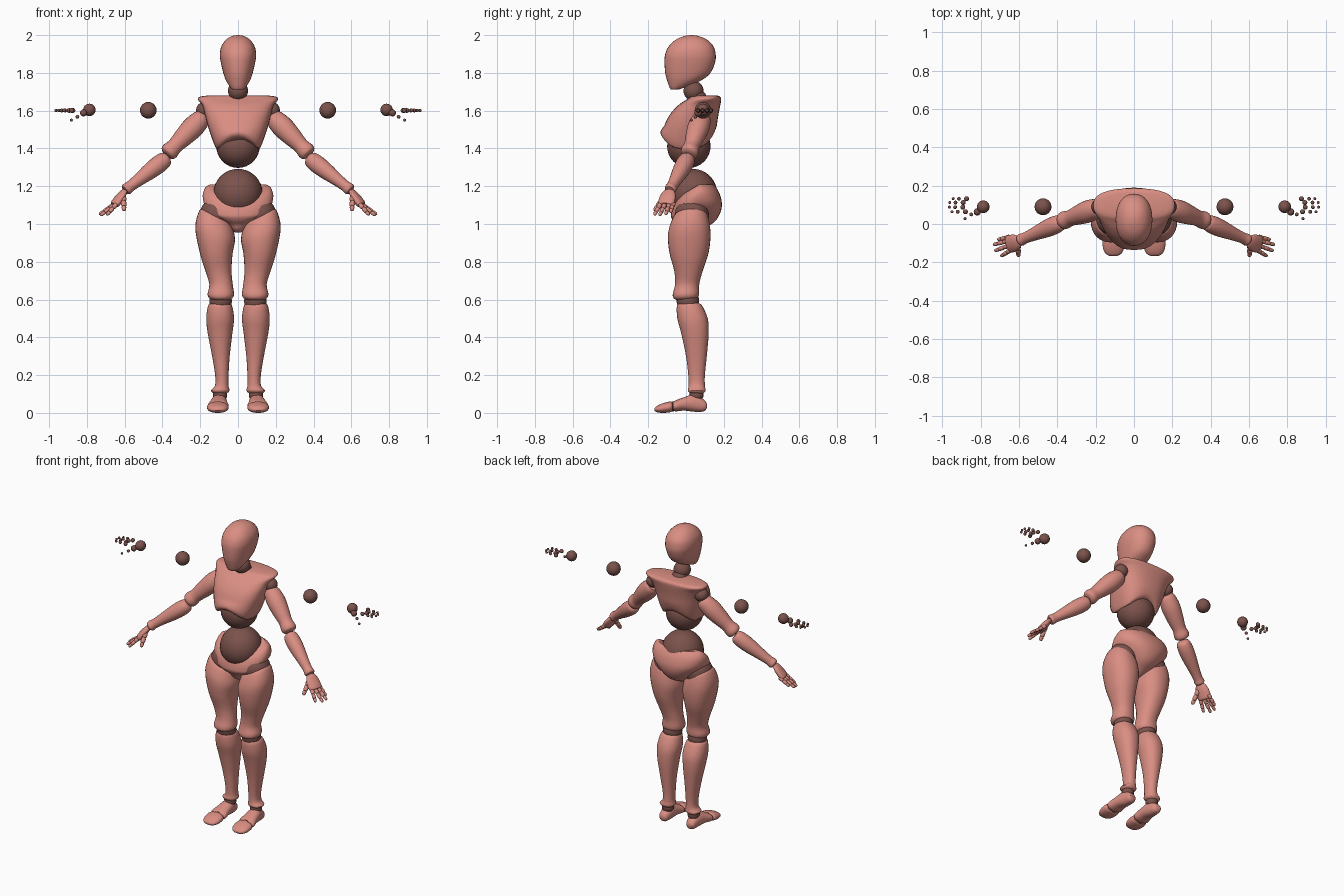
import bpy, bmesh, math
from mathutils import Vector, Matrix

cube = bpy.data.objects.get("Cube")
if cube:
    bpy.data.objects.remove(cube)


def material(name, rgb):
    m = bpy.data.materials.new(name)
    m.use_nodes = True
    m.diffuse_color = (*rgb, 1)
    m.node_tree.nodes["Principled BSDF"].inputs["Base Color"].default_value = (*rgb, 1)
    return m


SKIN = material("salmon", (0.70, 0.27, 0.225))
JOINT = material("dark brown", (0.20, 0.085, 0.072))


def clamp(v):
    return max(0.0, min(1.0, v))


def finish(name, bm, mat):
    bmesh.ops.recalc_face_normals(bm, faces=bm.faces)
    mesh = bpy.data.meshes.new(name)
    bm.to_mesh(mesh)
    bm.free()
    mesh.materials.append(mat)
    mesh.shade_smooth()
    mesh.set_sharp_from_angle(angle=math.radians(42))
    bpy.context.collection.objects.link(bpy.data.objects.new(name, mesh))


def smooth_stations(rows, steps=4):
    """Catmull-Rom interpolation between the cross-sections."""
    out = []
    for i in range(len(rows) - 1):
        quad = zip(rows[max(i - 1, 0)], rows[i], rows[i + 1], rows[min(i + 2, len(rows) - 1)])
        quad = list(quad)
        for k in range(steps):
            t = k / steps
            out.append([b + t * (c - a) / 2 + t * t * (a - 2.5 * b + 2 * c - d / 2)
                        + t ** 3 * (1.5 * (b - c) + (d - a) / 2) for a, b, c, d in quad])
    return out + [list(rows[-1])]


def loft(name, rows, axis="Z", power=2.2, matrix=None, warp=None, side=1, sides=32):
    """Skin rounded sections (position, a min, a max, b min, b max)."""
    bm = bmesh.new()
    rings = []
    for t, a0, a1, b0, b1 in smooth_stations(rows):
        ring = []
        for k in range(sides):
            ang = math.tau * k / sides
            c, s = math.cos(ang), math.sin(ang)
            a = (a0 + a1) / 2 + (a1 - a0) / 2 * math.copysign(abs(c) ** (2 / power), c)
            b = (b0 + b1) / 2 + (b1 - b0) / 2 * math.copysign(abs(s) ** (2 / power), s)
            p = Vector((a, t, b)) if axis == "Y" else Vector((a, b, t))
            if matrix:
                p = matrix @ p
            if warp:
                p.z += warp(p)
            p.x *= side
            ring.append(bm.verts.new(p))
        rings.append(ring)
    for r, q in zip(rings, rings[1:]):
        for k in range(sides):
            n = (k + 1) % sides
            bm.faces.new((r[k], r[n], q[n], q[k]))
    bm.faces.new(rings[0])
    bm.faces.new(rings[-1])
    finish(name, bm, SKIN)


def limb(name, start, end, radii, side, flat=1.0, sides=24):
    """Tapered limb between two points; radii are (fraction, radius)."""
    start, end = Vector(start), Vector(end)
    d = end - start
    m = Matrix.Translation(start) @ d.to_track_quat("Z", "Y").to_matrix().to_4x4()
    rows = [(t * d.length, -r, r, -r * flat, r * flat) for t, r in radii]
    loft(name, rows, matrix=m, side=side, power=2, sides=sides)


def ball(name, centre, radius, detail=24):
    bm = bmesh.new()
    bmesh.ops.create_uvsphere(bm, u_segments=detail, v_segments=detail // 2, radius=radius,
                              matrix=Matrix.Translation(centre))
    finish(name, bm, JOINT)


def both(rows):
    """Centred sections (z, half width, front, back)."""
    return [(z, -w, w, f, b) for z, w, f, b in rows]


# Head and neck
loft("head", both([(1.712, .028, -.08, -.04), (1.725, .042, -.088, .0), (1.76, .064, -.1, .08),
                   (1.8, .078, -.11, .13), (1.86, .092, -.114, .155), (1.9, .096, -.11, .157),
                   (1.94, .088, -.092, .146), (1.975, .064, -.055, .113),
                   (1.994, .034, -.012, .07), (2.0, .006, .02, .036)]))
ball("neck_ball", (0, .04, 1.705), .053, 32)
ball("neck_base", (0, .06, 1.66), .052)

# Rib cage, its lower rim arched at the front and the back
loft("chest", both([(1.388, .09, -.105, .115), (1.40, .115, -.128, .138), (1.45, .137, -.135, .152),
                    (1.52, .16, -.115, .163), (1.58, .175, -.085, .172), (1.63, .19, -.04, .182),
                    (1.66, .213, .005, .186), (1.674, .2, .025, .18), (1.68, .16, .045, .165)]),
     power=2.5, warp=lambda p: .068 * clamp((1.52 - p.z) / .12) * clamp(1 - (p.x / .11) ** 2))
ball("abdomen_ball", (0, .015, 1.412), .115, 32)
ball("waist_ball", (0, .035, 1.162), .13, 32)

# Pelvis, its upper rim dipping at the front
loft("pelvis", both([(.955, .018, -.01, .05), (.975, .04, -.035, .09), (1.01, .078, -.05, .15),
                     (1.06, .13, -.07, .182), (1.11, .174, -.08, .19), (1.16, .187, -.075, .178),
                     (1.195, .175, -.06, .158), (1.21, .15, -.04, .14)]),
     warp=lambda p: -.08 * clamp((.07 - p.y) / .13) * clamp((p.z - .99) / .14))

FINGERS = [("little", (.648, -.066, 1.112), (.712, -.082, 1.062)),
           ("ring", (.652, -.088, 1.106), (.735, -.108, 1.05)),
           ("middle", (.65, -.112, 1.104), (.728, -.14, 1.045)),
           ("index", (.643, -.136, 1.106), (.695, -.168, 1.047))]
BEADS = [(0, .008), (.08, .012), (.3, .0115), (.36, .008), (.42, .011),
         (.66, .0105), (.71, .007), (.76, .01), (.94, .008), (1, .003)]

for side, tag in ((1, "left_"), (-1, "right_")):
    # Legs
    ball(tag + "hip_ball", (side * .112, .03, 1.05), .09, 32)
    loft(tag + "thigh",
         [(1.045, .05, .185, -.045, .105), (1.03, .03, .205, -.068, .118),
          (.95, .016, .226, -.095, .13), (.85, .029, .205, -.088, .12),
          (.75, .034, .172, -.062, .088), (.68, .028, .152, -.058, .07),
          (.63, .021, .161, -.07, .069), (.607, .03, .152, -.066, .06), (.597, .05, .132, -.05, .04)],
         side=side, warp=lambda p: .5 * (p.x - .12) * clamp((p.z - .8) / .24))
    ball(tag + "knee_ball", (side * .092, .01, .592), .06)
    loft(tag + "shin",
         [(.582, .05, .14, -.03, .065), (.568, .032, .158, -.048, .085), (.5, .021, .168, -.046, .115),
          (.42, .03, .16, -.025, .12), (.3, .044, .137, .0, .11), (.2, .05, .121, .012, .1),
          (.145, .05, .122, .014, .1), (.118, .045, .144, .01, .104), (.102, .06, .128, .025, .09)],
         side=side)
    ball(tag + "ankle_ball", (side * .095, .055, .095), .038)
    loft(tag + "foot",
         [(.11, .085, .12, .025, .05), (.095, .07, .13, .008, .07), (.045, .06, .14, .006, .098),
          (-.01, .056, .15, .012, .083), (-.055, .05, .16, .008, .066), (-.07, .06, .15, .015, .055)],
         axis="Y", side=side)
    ball(tag + "toe_joint", (side * .105, -.068, .034), .026)
    loft(tag + "toe",
         [(-.072, .06, .153, .01, .055), (-.085, .051, .163, .003, .06), (-.125, .052, .162, 0, .05),
          (-.155, .066, .148, .004, .036), (-.167, .088, .128, .012, .024)],
         axis="Y", side=side)

    # Arms
    ball(tag + "shoulder_ball", (side * .178, .09, 1.602), .044)
    limb(tag + "upper_arm", (.18, .088, 1.572), (.378, .014, 1.368),
         [(0, .035), (.08, .05), (.3, .058), (.55, .051), (.77, .042), (.9, .047), (.97, .043), (1, .03)],
         side)
    limb(tag + "forearm", (.373, .012, 1.352), (.598, -.086, 1.178),
         [(0, .025), (.05, .041), (.2, .047), (.4, .044), (.7, .033), (.87, .029), (.96, .032), (1, .024)],
         side)
    limb(tag + "palm", (.598, -.088, 1.178), (.655, -.108, 1.1),
         [(0, .022), (.1, .032), (.4, .043), (.8, .046), (.95, .043), (1, .036)], side, flat=.48)
    for finger, base, tip in FINGERS:
        limb(tag + finger + "_finger", base, tip, BEADS, side, sides=12)
    limb(tag + "thumb", (.607, -.112, 1.148), (.603, -.168, 1.07),
         [(t, r * 1.25) for t, r in BEADS], side, sides=12)

    # Loose joint balls out to the side
    ball(tag + "elbow_ball", (side * .475, .09, 1.602), .044)
    ball(tag + "wrist_ball", (side * .787, .09, 1.604), .033)
    for i, (x, y, z, r) in enumerate([(.818, .063, 1.588, .019), (.85, .05, 1.567, .01),
                                      (.882, .028, 1.55, .008)]):
        ball(tag + "thumb_ball_%d" % i, (side * x, y, z), r, 12)
    for f, (y, reach) in enumerate([(.064, .0), (.088, .014), (.112, .012), (.132, -.006)]):
        for j, (x, r) in enumerate([(.88, .013), (.92, .01), (.95, .008)]):
            ball(tag + "finger_ball_%d_%d" % (f, j), (side * (x + reach), y, 1.601), r, 12)
